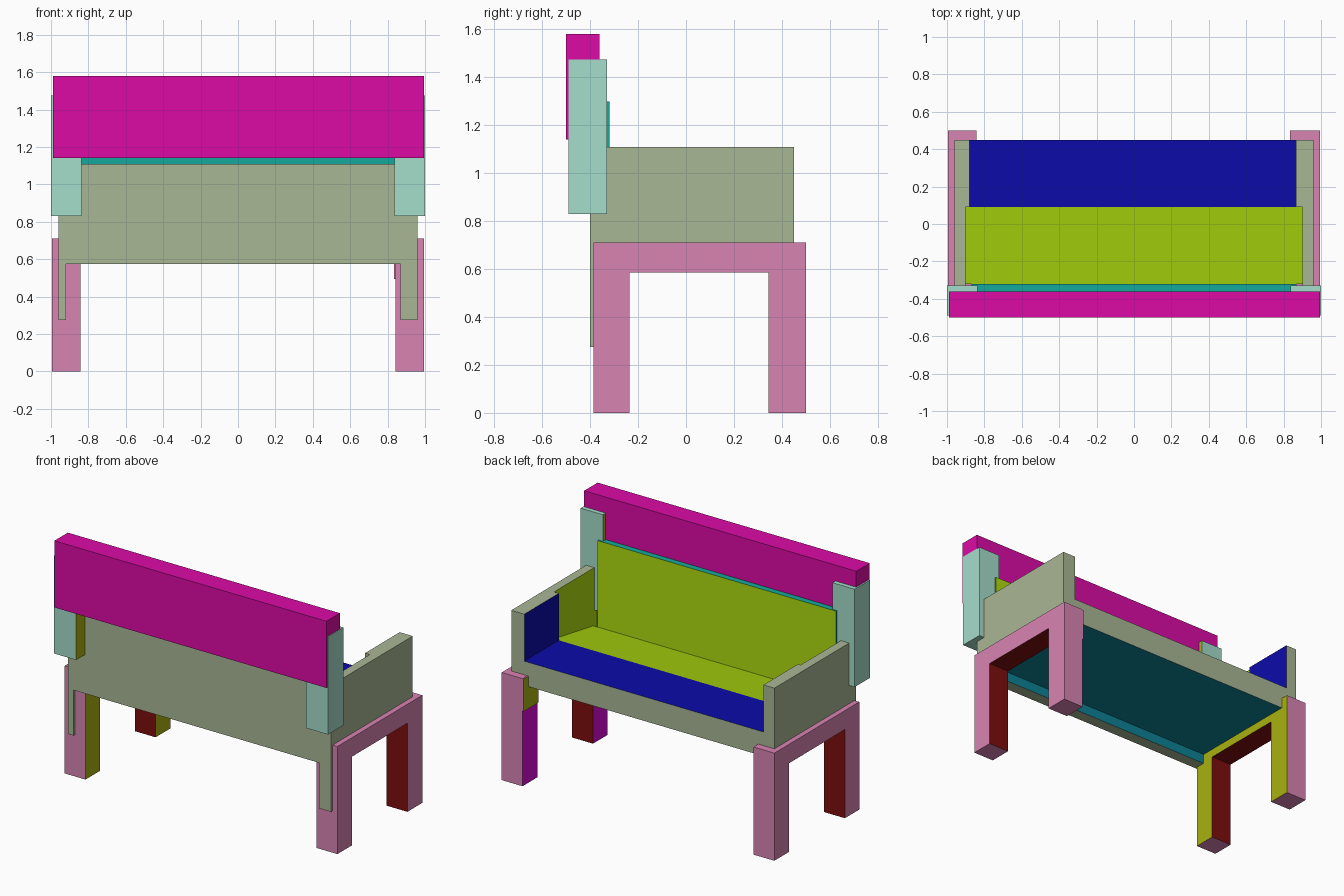
import bpy, bmesh

if "Cube" in bpy.data.objects:
    bpy.data.objects.remove(bpy.data.objects["Cube"])


def make_mat(name, rgb):
    m = bpy.data.materials.new(name)
    lin = [((c / 255 + 0.055) / 1.055) ** 2.4 if c > 10 else c / 255 / 12.92 for c in rgb]
    m.diffuse_color = (*lin, 1)
    m.use_nodes = True
    m.node_tree.nodes["Principled BSDF"].inputs["Base Color"].default_value = m.diffuse_color
    return m


M = {n: make_mat(n, c) for n, c in {
    "magenta": (221, 11, 166), "mint": (165, 221, 203), "sage": (169, 183, 149),
    "pink": (216, 132, 178), "teal": (20, 170, 155), "deep_teal": (12, 130, 150),
    "lime": (173, 219, 13), "blue": (12, 11, 170), "yellow": (168, 178, 15),
    "purple": (219, 10, 219), "red": (125, 13, 13)}.items()}


def prism(name, pts, axis, lo, hi, color, edges=None, caps=(None, None)):
    """Extrude a 2D outline along x or z; edges/caps override single face colours."""
    edges = edges or {}
    bm = bmesh.new()
    put = (lambda p, t: (t, p[0], p[1])) if axis == "x" else (lambda p, t: (p[0], p[1], t))
    a = [bm.verts.new(put(p, lo)) for p in pts]
    b = [bm.verts.new(put(p, hi)) for p in pts]
    names = [color]

    def slot(c):
        c = c or color
        if c not in names:
            names.append(c)
        return names.index(c)

    bm.faces.new(a[::-1]).material_index = slot(caps[0])
    bm.faces.new(b).material_index = slot(caps[1])
    for i in range(len(pts)):
        j = (i + 1) % len(pts)
        bm.faces.new((a[i], a[j], b[j], b[i])).material_index = slot(edges.get(i))
    bmesh.ops.recalc_face_normals(bm, faces=bm.faces)
    me = bpy.data.meshes.new(name)
    bm.to_mesh(me)
    bm.free()
    for n in names:
        me.materials.append(M[n])
    ob = bpy.data.objects.new(name, me)
    bpy.context.collection.objects.link(ob)
    return ob


def box(name, x, y, z, color, edges=None, caps=(None, None)):
    """Box; edge 0 bottom, 1 +y, 2 top, 3 -y; caps are -x, +x."""
    pts = [(y[0], z[0]), (y[1], z[0]), (y[1], z[1]), (y[0], z[1])]
    return prism(name, pts, "x", x[0], x[1], color, edges, caps)


# Backrest: top rail, outer panel, inner panel, lower rail
box("top_rail", (-.99, .995), (-.5, -.36), (1.14, 1.58), "magenta")
box("back_panel", (-.96, .96), (-.4, -.36), (.575, 1.11), "sage", {1: "lime"})
box("inner_back", (-.87, .87), (-.37, -.32), (.64, 1.3), "teal", {1: "lime"})
box("lower_rail", (-.92, .87), (-.38, -.32), (.575, .64), "sage", {1: "deep_teal"})

# Seat with flat front board and sloping rear
prism("seat", [(.45, .64), (.45, .80), (.09, .80), (-.32, .73), (-.32, .64)], "x",
      -.9, .9, "sage", {1: "blue", 2: "lime", 4: "deep_teal"})

leg_profile = [(-.385, 0), (-.235, 0), (-.235, .585), (.345, .585),
               (.345, 0), (.5, 0), (.5, .71), (-.385, .71)]

for s, side in ((-1, "left"), (1, "right")):
    def span(inner, outer):
        return sorted((s * inner, s * outer))

    def inner_cap(c):
        return (None, c) if s < 0 else (c, None)

    # Arm, thicker toward the open side of the seat
    ax = .88 if s < 0 else .865
    prism("arm_" + side, [(s * .96, -.4), (s * .96, .45), (s * ax, .45),
                          (s * ax, .09), (s * .9, .09), (s * .9, -.4)],
          "z", .64, 1.11, "sage", {2: "blue", 4: "lime"})
    # Backrest post
    box("back_post_" + side, span(.838, 1), (-.49, -.33), (.83, 1.475), "mint",
        caps=inner_cap("yellow"))
    # Leg frame: two legs joined by a beam
    lo, hi = span(.843, .995)
    prism("leg_frame_" + side, leg_profile, "x", lo, hi, "pink",
          {1: "red", 2: "red", 3: "red"}, inner_cap("yellow" if s < 0 else "purple"))
    # Batten running down the rear leg
    box("rear_batten_" + side, span(.92 if s < 0 else .87, .96), (-.4, -.36),
        (.275, .6), "sage")

# Block on the right front leg
box("leg_block", (.835, .99), (.346, .499), (.495, .709), "pink", caps=("yellow", None))
